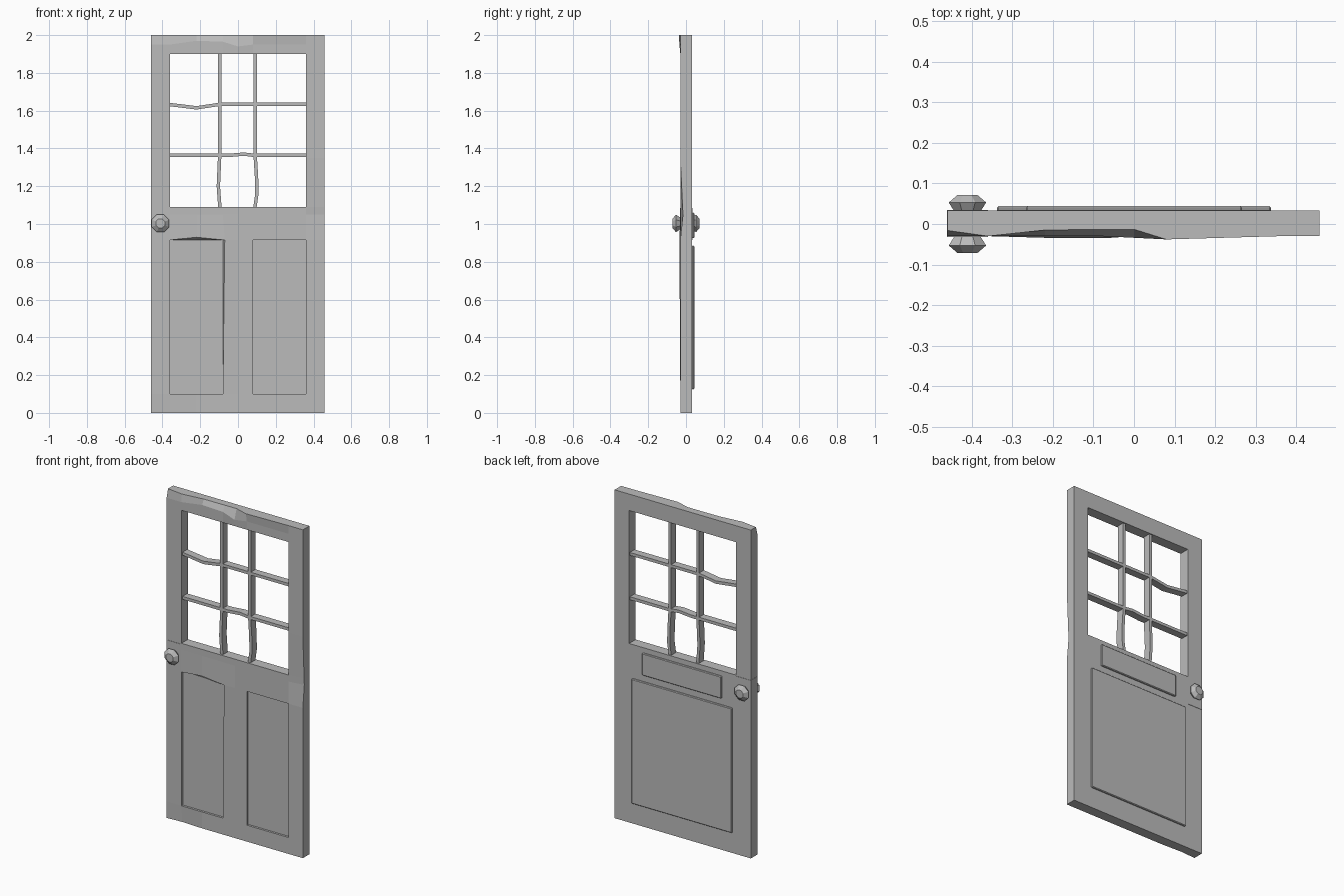
import bpy, bmesh
from math import pi
from mathutils import Matrix, Vector

cube = bpy.data.objects.get("Cube")
if cube:
    bpy.data.objects.remove(cube, do_unlink=True)

grey = bpy.data.materials.new("plain grey")
grey.use_nodes = True
COLOUR = (0.5, 0.5, 0.5, 1)
grey.diffuse_color = COLOUR
grey.node_tree.nodes["Principled BSDF"].inputs["Base Color"].default_value = COLOUR


def finish(name, bm):
    bmesh.ops.recalc_face_normals(bm, faces=bm.faces)
    mesh = bpy.data.meshes.new(name)
    bm.to_mesh(mesh)
    bm.free()
    mesh.materials.append(grey)
    obj = bpy.data.objects.new(name, mesh)
    bpy.context.collection.objects.link(obj)
    return obj


def box(name, x0, x1, y0, y1, z0, z1):
    bm = bmesh.new()
    bmesh.ops.create_cube(bm, size=1)
    for v in bm.verts:
        v.co = Vector((x1 if v.co.x > 0 else x0,
                       y1 if v.co.y > 0 else y0,
                       z1 if v.co.z > 0 else z0))
    return finish(name, bm)


# Door slab: a grid of cells with the window left open
FRONT, BACK = -0.03, 0.033
xs = [-0.46, -0.36, -0.22, -0.08, 0, 0.08, 0.36, 0.458]
zs = [0, 0.1, 0.915, 1.05, 1.09, 1.35, 1.9, 1.95, 2]
bm = bmesh.new()
front = {(x, z): bm.verts.new((x, FRONT, z)) for x in xs for z in zs}
back = {(x, z): bm.verts.new((x, BACK, z)) for x in xs for z in zs}
panels = {-1: [], 1: []}


def solid(i, j):
    if not (0 <= i < len(xs) - 1 and 0 <= j < len(zs) - 1):
        return False
    return not (1 <= i <= 5 and 4 <= j <= 5)


for i in range(len(xs) - 1):
    for j in range(len(zs) - 1):
        if not solid(i, j):
            continue
        corners = [(xs[i], zs[j]), (xs[i + 1], zs[j]),
                   (xs[i + 1], zs[j + 1]), (xs[i], zs[j + 1])]
        face = bm.faces.new([front[c] for c in corners])
        bm.faces.new([back[c] for c in reversed(corners)])
        if j == 1 and i in (1, 2, 5):
            panels[1 if i == 5 else -1].append(face)
        neighbours = [(i, j - 1), (i + 1, j), (i, j + 1), (i - 1, j)]
        for k, n in enumerate(neighbours):
            if not solid(*n):
                a, b = corners[k], corners[(k + 1) % 4]
                bm.faces.new([front[b], front[a], back[a], back[b]])

# Sunken front panels
for faces in panels.values():
    new = bmesh.ops.extrude_face_region(bm, geom=faces)["geom"]
    for v in new:
        if isinstance(v, bmesh.types.BMVert):
            v.co.y += 0.013
    bmesh.ops.delete(bm, geom=faces, context="FACES")

# Worn and chipped spots: front corner -> offset
chips = {
    (-0.46, 2): (0, 0.014, 0), (-0.22, 2): (0, 0.015, 0),
    (-0.08, 2): (0, 0.017, 0), (0, 2): (0, 0.017, 0),
    (0.08, 2): (0, -0.008, 0), (0, 1.95): (0, -0.004, -0.01),
    (-0.22, 1.95): (0, 0, 0.02), (-0.08, 1.95): (0, 0, 0.015),
    (-0.22, 0.915): (0, -0.004, 0.015), (-0.08, 0.915): (0.01, -0.005, 0),
    (0.458, 1.05): (0, 0.014, 0), (0.458, 1.09): (0, 0.012, 0),
    (-0.36, 0): (0, 0.006, 0),
}
for key, offset in chips.items():
    if front[key].is_valid:
        front[key].co += Vector(offset)
finish("door_slab", bm)


# Window bars: square section swept through a few bent points
def bar(name, points, vertical, half=0.009, y0=-0.02, y1=0.026):
    side = Vector((half, 0, 0)) if vertical else Vector((0, 0, half))
    bm = bmesh.new()
    rings = []
    for x, z in points:
        c = Vector((x, 0, z))
        rings.append([bm.verts.new(c + s * side + Vector((0, y, 0)))
                      for s, y in ((-1, y0), (1, y0), (1, y1), (-1, y1))])
    for a, b in zip(rings, rings[1:]):
        for k in range(4):
            m = (k + 1) % 4
            bm.faces.new([a[k], a[m], b[m], b[k]])
    bm.faces.new(rings[0])
    bm.faces.new(rings[-1])
    finish(name, bm)


bar("upper_window_bar", [(-0.36, 1.632), (-0.3, 1.625), (-0.22, 1.615),
                         (-0.1, 1.633), (0.36, 1.633)], False)
bar("lower_window_bar", [(-0.36, 1.363), (-0.05, 1.363), (0.03, 1.37),
                         (0.09, 1.363), (0.36, 1.363)], False)
bar("right_window_bar", [(-0.096, 1.09), (-0.104, 1.2), (-0.097, 1.36),
                         (-0.097, 1.9)], True)
bar("left_window_bar", [(0.09, 1.09), (0.1, 1.16), (0.098, 1.25),
                        (0.091, 1.36), (0.091, 1.9)], True)

# Raised panels on the back
for name, x, z0, z1 in (("back_panel", 0.338, 0.125, 0.885),
                        ("back_rail_plate", 0.267, 0.925, 1.06)):
    plate = box(name, -x, x, 0.03, 0.044, z0, z1)
    bevel = plate.modifiers.new("soft edge", "BEVEL")
    bevel.width = 0.004
    bevel.segments = 1

# Lock block let into the stile
box("lock_block", -0.461, -0.36, FRONT - 0.002, BACK + 0.002, 0.915, 1.085)

# Faceted knobs on both sides
for name, side in (("front_knob", -1), ("back_knob", 1)):
    bm = bmesh.new()
    for r0, r1, y0, y1 in ((0.034, 0.05, 0.03, 0.053), (0.05, 0.026, 0.053, 0.072)):
        turn = (Matrix.Translation((-0.411, side * (y0 + y1) / 2, 1.003))
                @ Matrix.Rotation(-side * pi / 2, 4, "X")
                @ Matrix.Rotation(pi / 8, 4, "Z"))
        bmesh.ops.create_cone(bm, cap_ends=y1 > 0.06, segments=8, radius1=r0,
                              radius2=r1, depth=y1 - y0, matrix=turn)
    inner = [f for f in bm.faces if len(f.verts) == 8
             and abs(f.calc_center_median().y) < 0.06]
    bmesh.ops.delete(bm, geom=inner, context="FACES_ONLY")
    bmesh.ops.remove_doubles(bm, verts=bm.verts, dist=0.0005)
    finish(name, bm)
